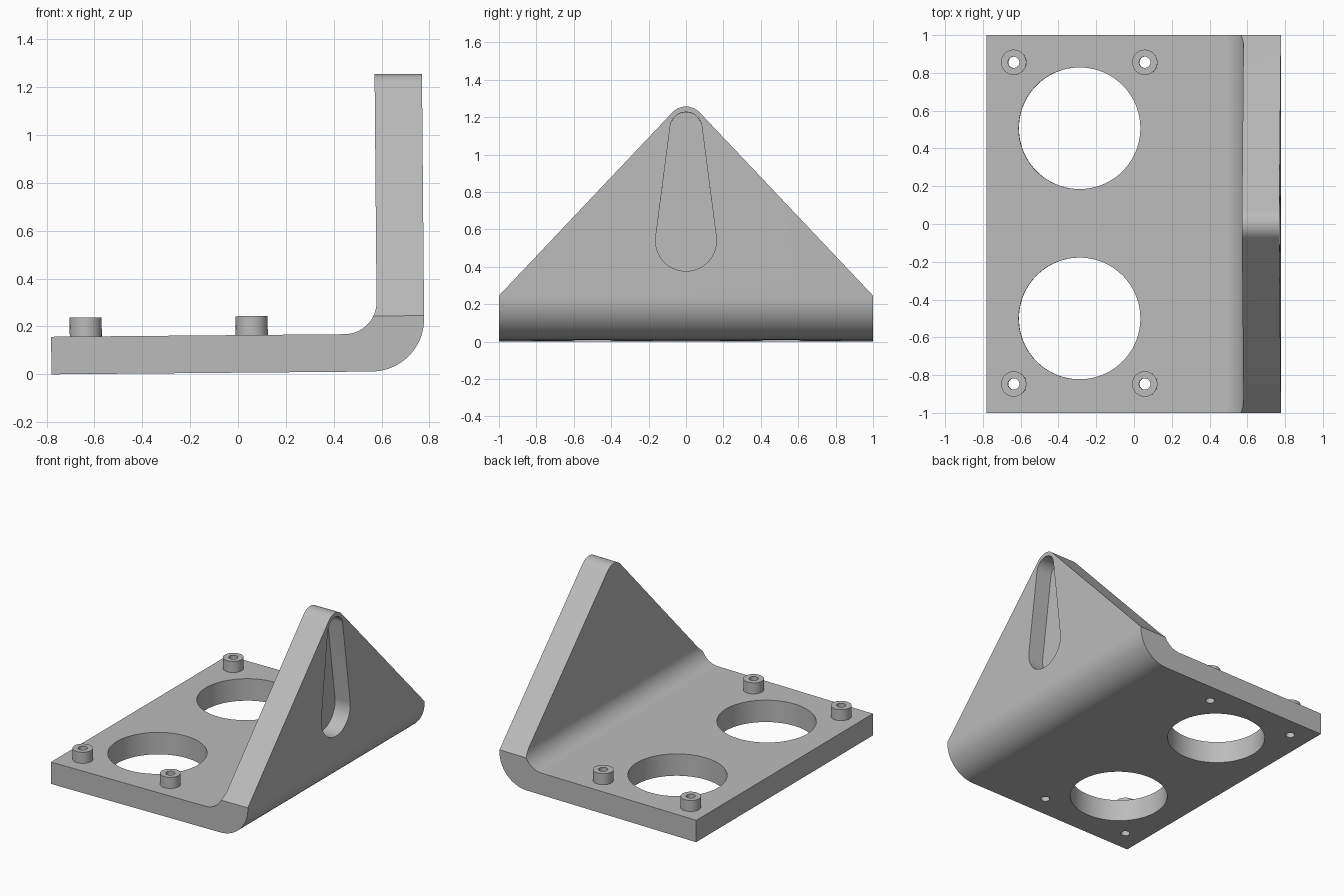
import bpy, bmesh
from math import cos, sin, pi, atan2, radians, asin
from mathutils import Matrix, Vector

if "Cube" in bpy.data.objects:
    bpy.data.objects.remove(bpy.data.objects["Cube"], do_unlink=True)

grey = bpy.data.materials.new("plain grey")
grey.use_nodes = True
colour = (0.5, 0.5, 0.5, 1)
grey.diffuse_color = colour
grey.node_tree.nodes["Principled BSDF"].inputs["Base Color"].default_value = colour


def arc(cx, cy, r, start, end, steps=24):
    """Points along an arc, angles in radians."""
    angles = [start + (end - start) * i / steps for i in range(steps + 1)]
    return [(cx + r * cos(a), cy + r * sin(a)) for a in angles]


def circle(cx, cy, r, steps=64):
    return arc(cx, cy, r, 0, 2 * pi, steps)[:-1]


def prism(name, outline, axis, low, high):
    """Extrude a closed 2D outline along an axis from low to high."""
    place = {"x": lambda p, t: (t, p[0], p[1]),
             "y": lambda p, t: (p[0], t, p[1]),
             "z": lambda p, t: (p[0], p[1], t)}[axis]
    bm = bmesh.new()
    ends = [[bm.verts.new(place(p, t)) for p in outline] for t in (low, high)]
    for end in ends:
        bm.faces.new(end)
    for i in range(len(outline)):
        bm.faces.new((ends[0][i - 1], ends[0][i], ends[1][i], ends[1][i - 1]))
    bmesh.ops.recalc_face_normals(bm, faces=bm.faces)
    mesh = bpy.data.meshes.new(name)
    bm.to_mesh(mesh)
    bm.free()
    obj = bpy.data.objects.new(name, mesh)
    obj.data.materials.append(grey)
    bpy.context.collection.objects.link(obj)
    return obj


def activate(obj):
    bpy.ops.object.select_all(action="DESELECT")
    obj.select_set(True)
    bpy.context.view_layer.objects.active = obj


def cut(obj, cutter, operation="DIFFERENCE"):
    """Apply a boolean and throw the cutter away."""
    activate(obj)
    mod = obj.modifiers.new("cut", "BOOLEAN")
    mod.operation, mod.solver, mod.object = operation, "EXACT", cutter
    bpy.ops.object.modifier_apply(modifier=mod.name)
    bpy.data.objects.remove(cutter, do_unlink=True)


left, right, inner = -0.78, 0.78, 0.582
plate, top = 0.157, 1.243
bend_out, bend_in = 0.22, 0.135
shoulder, tip_r = 0.232, 0.1

# L-shaped bracket with a rounded bend
profile = [(left, 0)]
profile += arc(right - bend_out, bend_out, bend_out, -pi / 2, 0)
profile += [(right, top + 0.1), (inner, top + 0.1)]
profile += arc(inner - bend_in, plate + bend_in, bend_in, 0, -pi / 2)
profile += [(left, plate)]
bracket = prism("bracket", profile, "y", -1, 1)

# Trim the upright to a triangle with a round tip
centre = top - tip_r
reach = Vector((1, shoulder - centre))
tangent = atan2(reach.y, reach.x) + pi / 2 - asin(tip_r / reach.length)
gable = [(-1.1, -0.1), (1.1, -0.1), (1.1, shoulder), (1, shoulder)]
gable += arc(0, centre, tip_r, tangent, pi - tangent)
gable += [(-1, shoulder), (-1.1, shoulder)]
cut(bracket, prism("gable_cutter", gable, "x", -1, 1), "INTERSECT")

# Teardrop pocket in the outer face of the upright
high, low, small, big = 1.128, 0.526, 0.085, 0.163
lean = asin((big - small) / (high - low))
pocket = arc(0, high, small, lean, pi - lean)
pocket += arc(0, low, big, pi - lean, 2 * pi + lean, 40)
cut(bracket, prism("pocket_cutter", pocket, "x", right - 0.12, 1))

# Two large round openings in the plate
for y in (-0.5, 0.507):
    cut(bracket, prism("hole_cutter", circle(-0.287, y, 0.322, 96), "z", -0.1, 0.4))

# Four hollow posts, bored right through the plate
parts = [bracket]
for x, end in ((-0.635, "outer"), (0.059, "inner")):
    for y, side in ((-0.847, "front"), (0.856, "back")):
        post = prism(f"{side}_{end}_post", circle(x, y, 0.067, 48), "z", plate, 0.236)
        for obj in (bracket, post):
            cut(obj, prism("bore_cutter", circle(x, y, 0.03, 32), "z", -0.1, 0.4))
        parts.append(post)

# Tip everything by half a degree and smooth the curved faces
pivot = Matrix.Translation((left, 0, 0))
tilt = pivot @ Matrix.Rotation(radians(-0.5), 4, "Y") @ pivot.inverted()
for obj in parts:
    obj.data.transform(tilt)
    activate(obj)
    bpy.ops.object.shade_smooth_by_angle(angle=radians(30))
